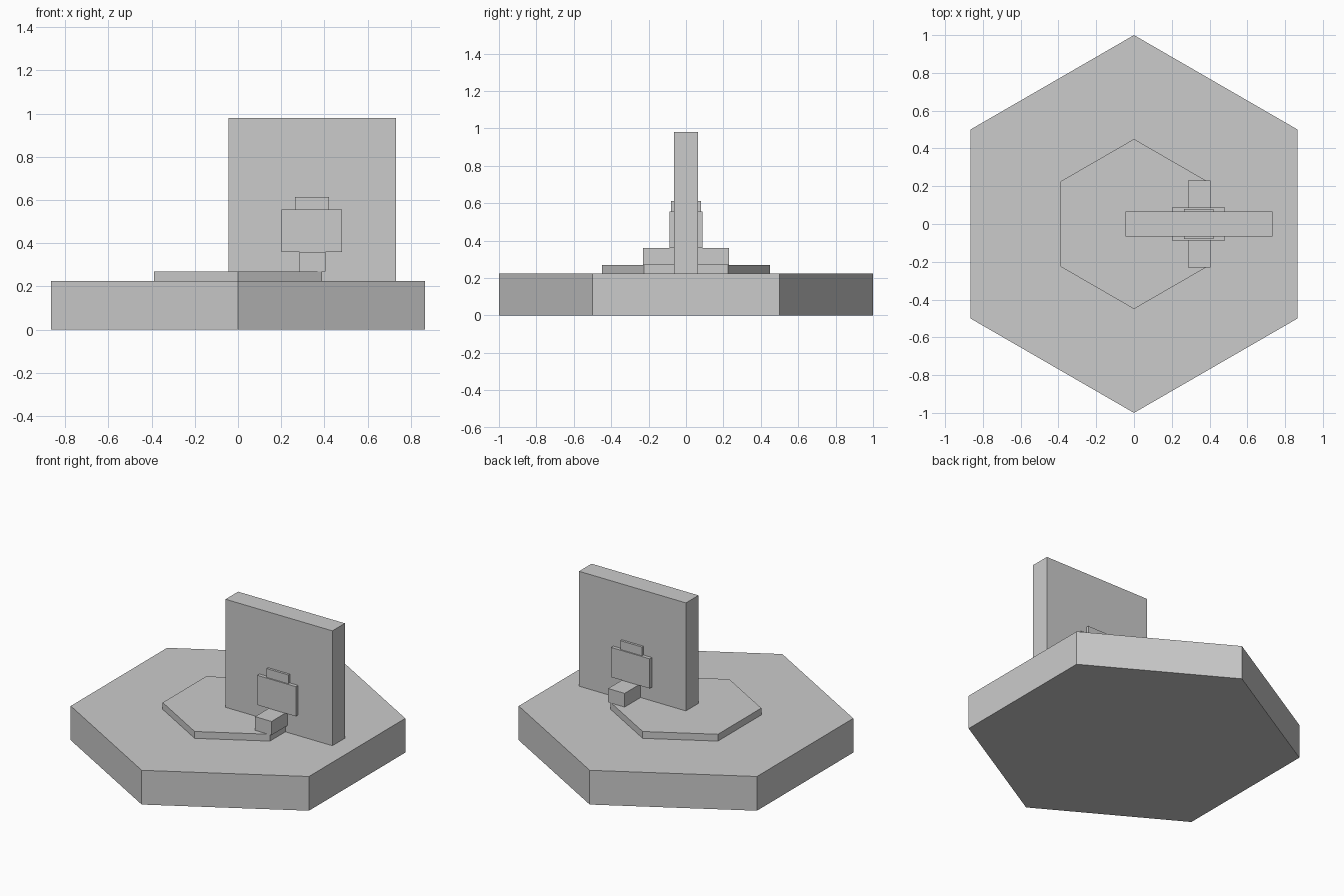
import bpy
import math

cube = bpy.data.objects.get("Cube")
if cube:
    bpy.data.objects.remove(cube, do_unlink=True)

# Single flat grey
GREY = (0.6, 0.6, 0.6, 1)
grey = bpy.data.materials.new("light_grey")
grey.use_nodes = True
grey.diffuse_color = GREY
grey.node_tree.nodes["Principled BSDF"].inputs["Base Color"].default_value = GREY


def finish(name):
    obj = bpy.context.object
    obj.name = name
    obj.data.materials.append(grey)
    bpy.ops.object.transform_apply(location=False, rotation=True, scale=True)
    return obj


def hexagon(name, radius, z0, z1):
    """Hexagonal prism with corners on the y axis."""
    bpy.ops.mesh.primitive_cylinder_add(vertices=6, radius=radius, depth=z1 - z0,
                                        location=(0, 0, (z0 + z1) / 2))
    return finish(name)


def box(name, x, y, z):
    """Box given by its (min, max) range on each axis."""
    bpy.ops.mesh.primitive_cube_add(size=1, location=[sum(r) / 2 for r in (x, y, z)])
    bpy.context.object.scale = [r[1] - r[0] for r in (x, y, z)]
    return finish(name)


# Stepped floor
FLOOR, STEP, WALL = 0.225, 0.27, 0.065
hexagon("base", 1, 0, FLOOR)
hexagon("raised_step", 0.45, FLOOR, STEP)

# Upright slab
box("wall", (-0.045, 0.732), (-WALL, WALL), (FLOOR, 0.98))

# Seat block and two thin panels, repeated on both faces of the wall
for side, s in (("front", -1), ("back", 1)):
    def span(reach):
        return sorted((s * WALL, s * reach))
    box(side + "_seat", (0.285, 0.405), span(0.23), (STEP, 0.36))
    box(side + "_panel", (0.202, 0.482), span(0.088), (0.36, 0.555))
    box(side + "_upper_panel", (0.264, 0.422), span(0.08), (0.555, 0.613))
